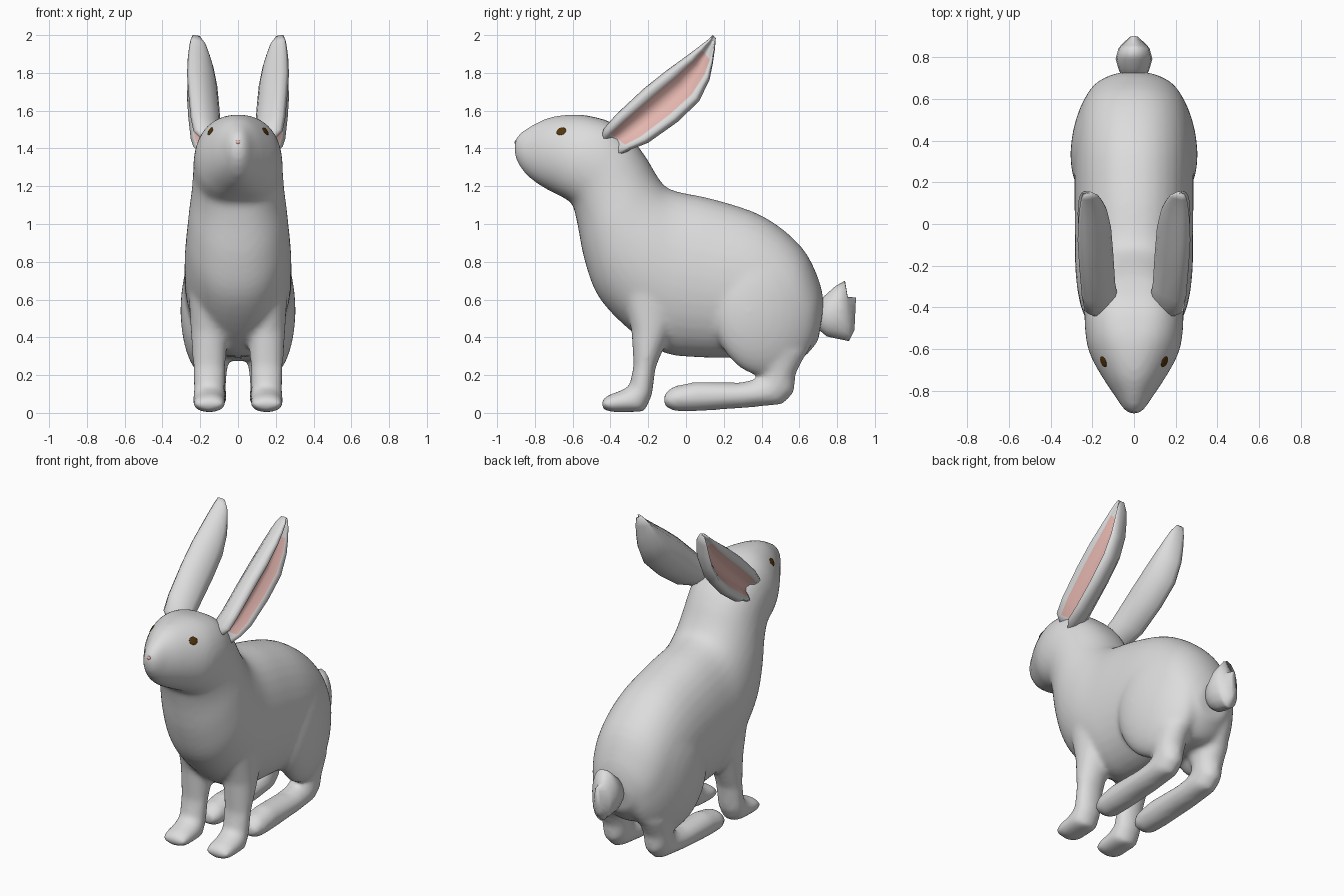
import bpy, bmesh, math
from mathutils import Matrix, Vector
from mathutils.bvhtree import BVHTree

if "Cube" in bpy.data.objects:
    bpy.data.objects.remove(bpy.data.objects["Cube"])


def material(name, rgb):
    m = bpy.data.materials.new(name)
    m.diffuse_color = (*rgb, 1)
    m.use_nodes = True
    m.node_tree.nodes["Principled BSDF"].inputs["Base Color"].default_value = m.diffuse_color
    return m


FUR = material("grey fur", (0.72, 0.72, 0.72))
PINK = material("inner ear pink", (0.80, 0.48, 0.44))
BROWN = material("eye brown", (0.09, 0.035, 0.004))


def skin(bm, rings, inset=()):
    """Bridge closed rings, cap both ends; listed segments get the second material."""
    vs = [[bm.verts.new(p) for p in r] for r in rings]
    n = len(rings[0])
    for k, (a, b) in enumerate(zip(vs, vs[1:])):
        for i in range(n):
            f = bm.faces.new((a[i], a[(i + 1) % n], b[(i + 1) % n], b[i]))
            f.material_index = int(i in inset and 0 < k < len(vs) - 3)
    bm.faces.new(vs[0])
    bm.faces.new(vs[-1])


def spline(rows, steps):
    """Catmull-Rom in-betweens, so the lofts have no bands."""
    out = []
    for i in range(len(rows) - 1):
        quad = zip(rows[max(i - 1, 0)], rows[i], rows[i + 1], rows[min(i + 2, len(rows) - 1)])
        quad = list(quad)
        for k in range(steps):
            t = k / steps
            out.append([.5 * (2 * b + (c - a) * t + (2 * a - 5 * b + 4 * c - d) * t * t
                              + (3 * b - a - 3 * c + d) * t ** 3) for a, b, c, d in quad])
    return out + [rows[-1]]


def loft(bm, sections, cx=0.0, n=24, steps=1):
    """Sections: (y, z of one edge, y, z of the other edge, half width, boxiness power)."""
    rings = []
    for y0, z0, y1, z1, w, *p in spline(sections, steps):
        ring = []
        for i in range(n):
            a = 2 * math.pi * i / n
            t = (1 - math.cos(a)) / 2
            x = math.copysign(abs(math.sin(a)) ** (p[0] if p else 1), math.sin(a))
            ring.append((cx + w * x, y0 + (y1 - y0) * t, z0 + (z1 - z0) * t))
        rings.append(ring)
    skin(bm, rings)


def finish(bm, name, mats):
    bmesh.ops.recalc_face_normals(bm, faces=bm.faces)
    me = bpy.data.meshes.new(name)
    bm.to_mesh(me)
    bm.free()
    for m in mats:
        me.materials.append(m)
    me.shade_smooth()
    ob = bpy.data.objects.new(name, me)
    bpy.context.collection.objects.link(ob)
    return ob


# Body: rump, back, neck and head as one tube
bm = bmesh.new()
loft(bm, [
    (.73, .57, .70, .38, .10, 1), (.705, .70, .60, .28, .20, 1), (.61, .88, .44, .28, .262, .9),
    (.41, 1.04, .25, .29, .285, .9), (.15, 1.13, .05, .295, .285, .9), (-.04, 1.17, -.12, .32, .283, .9),
    (-.11, 1.20, -.30, .44, .282, .9), (-.15, 1.25, -.46, .61, .272, .9), (-.18, 1.30, -.535, .80, .26, .9),
    (-.21, 1.35, -.575, 1.0, .245, .85), (-.27, 1.43, -.60, 1.10, .238, .75), (-.38, 1.53, -.625, 1.125, .235, .7),
    (-.50, 1.57, -.67, 1.15, .222, .75), (-.60, 1.58, -.72, 1.175, .192, .9), (-.72, 1.565, -.79, 1.215, .137, 1),
    (-.81, 1.525, -.855, 1.27, .085, 1), (-.875, 1.485, -.895, 1.33, .05, 1), (-.91, 1.44, -.91, 1.38, .02, 1)],
    n=36, steps=4)

for s in (-1, 1):
    # Thigh, tapering inwards to the rear
    bmesh.ops.create_uvsphere(bm, u_segments=32, v_segments=20, radius=1,
                              matrix=Matrix.Translation((s * .165, .42, .54)) @ Matrix.Rotation(s * .2, 4, "Z")
                              @ Matrix.Rotation(.1, 4, "X") @ Matrix.Diagonal((.13, .285, .35, 1)))
    # Front leg and paw
    loft(bm, [
        (-.36, .70, .0, .60, .11), (-.29, .44, -.09, .41, .098), (-.278, .25, -.16, .24, .086),
        (-.30, .14, -.18, .09, .083), (-.35, .118, -.22, .005, .088), (-.41, .095, -.39, .003, .088),
        (-.447, .07, -.447, .02, .065)], s * .152)
    # Hind foot
    loft(bm, [
        (.64, .32, .33, .32, .10), (.578, .2, .40, .2, .085), (.575, .11, .37, .18, .08),
        (.51, .045, .33, .17, .082), (.3, .025, .28, .16, .085), (.05, .008, .05, .165, .085),
        (-.06, .008, -.07, .14, .08), (-.115, .035, -.115, .10, .055)], s * .145)
body = finish(bm, "body", [FUR])

# Fuse the overlapping parts into one soft skin
rem = body.modifiers.new("fuse", "REMESH")
rem.mode, rem.voxel_size, rem.use_smooth_shade = "VOXEL", 0.016, True
smo = body.modifiers.new("soften", "SMOOTH")
smo.factor, smo.iterations = 0.5, 10

# Tail
bm = bmesh.new()
loft(bm, [
    (.68, .57, .68, .46, .05), (.745, .63, .745, .405, .075), (.79, .67, .79, .395, .088),
    (.842, .70, .84, .385, .075), (.856, .615, .862, .38, .06), (.90, .61, .892, .44, .02)], n=16)
tail = finish(bm, "tail", [FUR])

# Ears: ring of (position across the ear, depth from outer to inner side)
PROFILE = [(0, .3), (.04, .1), (.13, 0), (.24, .12), (.36, .33), (.5, .4), (.64, .33), (.77, .12),
           (.88, 0), (.96, .1), (1, .3), (.85, .7), (.65, .95), (.5, 1), (.35, .95), (.15, .7)]
EAR = [(-.45, 1.46, -.37, 1.35, .19, .10), (-.435, 1.505, -.29, 1.395, .236, .075),
       (-.37, 1.58, -.20, 1.43, .25, .09), (-.22, 1.72, -.045, 1.54, .263, .10),
       (-.10, 1.815, .07, 1.65, .27, .11), (.01, 1.895, .125, 1.765, .266, .13),
       (.07, 1.94, .142, 1.85, .26, .15), (.115, 1.975, .153, 1.925, .253, .17),
       (.142, 2.0, .158, 1.985, .242, .20)]
for s, side in ((1, "right"), (-1, "left")):
    bm = bmesh.new()
    skin(bm, [[(s * (xo + (xi - xo) * u), y0 + (y1 - y0) * t, z0 + (z1 - z0) * t) for t, u in PROFILE]
              for y0, z0, y1, z1, xo, xi in EAR], inset=(3, 4, 5, 6))
    finish(bm, side + "_ear", [FUR, PINK])

# Eyes and nose: thin domes laid on the skin
bpy.context.view_layer.update()
tree = BVHTree.FromObject(body, bpy.context.evaluated_depsgraph_get())
for name, at, size, mat in (("right_eye", (.145, -.66, 1.49), .027, BROWN),
                            ("left_eye", (-.145, -.66, 1.49), .027, BROWN),
                            ("nose", (0, -.92, 1.44), .012, PINK)):
    pos, nor, _, _ = tree.find_nearest(Vector(at))
    bm = bmesh.new()
    bmesh.ops.create_uvsphere(bm, u_segments=20, v_segments=10, radius=1,
                              matrix=Matrix.Translation(pos) @ nor.to_track_quat("Z", "Y").to_matrix().to_4x4()
                              @ Matrix.Diagonal((size, size * .9, .0045, 1)))
    finish(bm, name, [mat])
